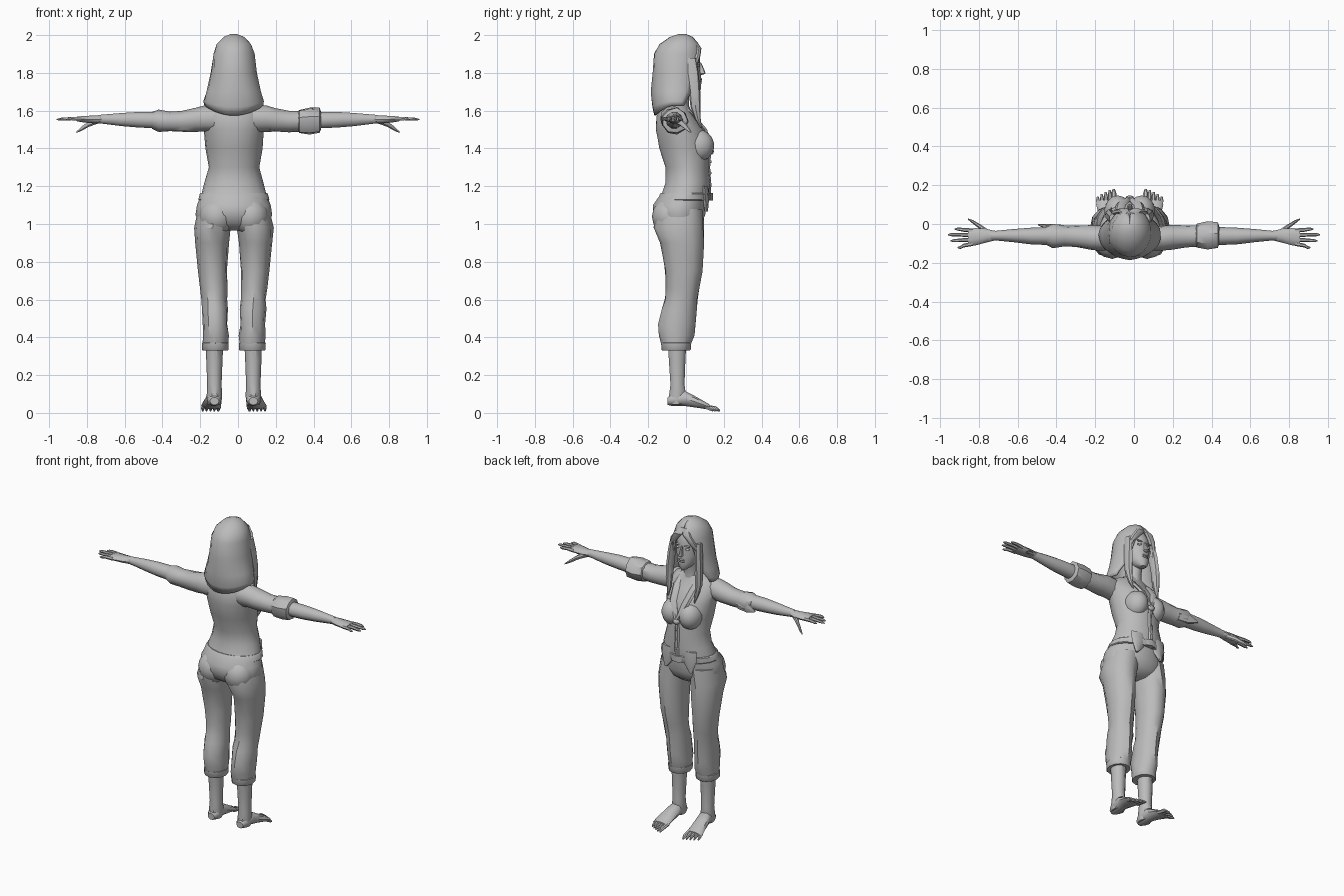
import bpy, bmesh, math, random
from mathutils import Vector

random.seed(4)
if "Cube" in bpy.data.objects:
    bpy.data.objects.remove(bpy.data.objects["Cube"], do_unlink=True)

C = -0.022  # body centre line in x
SIDES = ((1, "left"), (-1, "right"))

grey = bpy.data.materials.new("plain grey")
grey.use_nodes = True
grey.diffuse_color = (0.5, 0.5, 0.5, 1)
bsdf = grey.node_tree.nodes["Principled BSDF"]
bsdf.inputs["Base Color"].default_value = (0.5, 0.5, 0.5, 1)
bsdf.inputs["Roughness"].default_value = 0.9


def finish(name, bm, angle=38):
    bmesh.ops.recalc_face_normals(bm, faces=bm.faces[:])
    me = bpy.data.meshes.new(name)
    bm.to_mesh(me)
    bm.free()
    me.materials.append(grey)
    ob = bpy.data.objects.new(name, me)
    bpy.context.collection.objects.link(ob)
    bpy.ops.object.select_all(action="DESELECT")
    ob.select_set(True)
    bpy.context.view_layer.objects.active = ob
    bpy.ops.object.shade_smooth_by_angle(angle=math.radians(angle))
    return ob


def loft(name, rings, n=12, axis="z", jitter=0.0):
    """Skin elliptical rings (position, centre u, centre v, radius u, radius v)."""
    bm = bmesh.new()
    loops = []
    for t, cu, cv, ru, rv in rings:
        loop = []
        for i in range(n):
            a = 2 * math.pi * i / n
            k = 1 + random.uniform(-jitter, jitter)
            u, v = cu + ru * k * math.cos(a), cv + rv * k * math.sin(a)
            p = {"z": (u, v, t), "x": (t, u, v), "y": (u, t, v)}[axis]
            loop.append(bm.verts.new(p))
        loops.append(loop)
    for a, b in zip(loops, loops[1:]):
        for i in range(n):
            j = (i + 1) % n
            bm.faces.new((a[i], a[j], b[j], b[i]))
    bm.faces.new(loops[0])
    bm.faces.new(loops[-1])
    return finish(name, bm)


def pair(name, rings, n=10, axis="z", jitter=0.0, centre=C):
    """Loft a part on both sides of the body; x values are offsets from the centre."""
    for s, side in SIDES:
        if axis == "x":
            r = [(centre + s * t, u, v, a, b) for t, u, v, a, b in rings]
        else:
            r = [(t, centre + s * u, v, a, b) for t, u, v, a, b in rings]
        loft(f"{name}_{side}", r, n, axis, jitter)


def ball(name, loc, size, seg=12):
    bm = bmesh.new()
    bmesh.ops.create_uvsphere(bm, u_segments=seg, v_segments=max(6, seg // 2 + 2), radius=1)
    for v in bm.verts:
        v.co = Vector(loc) + Vector([a * b for a, b in zip(v.co, size)])
    return finish(name, bm)


# Shirt body, bust and belt
loft("shirt", [(1.155, C, -.005, .174, .128), (1.22, C, .01, .155, .118), (1.30, C, .005, .133, .115),
               (1.40, C, -.01, .150, .132), (1.50, C, -.03, .160, .130), (1.57, C, -.055, .168, .103),
               (1.62, C, -.06, .130, .078), (1.645, C, -.045, .062, .055)], 18, jitter=.015)
for s, side in SIDES:
    ball(f"bust_{side}", (C + s * .062, .064, 1.415), (.07, .085, .085), 14)
loft("belt", [(1.125, C, -.012, .184, .136), (1.13, C, -.012, .188, .140),
              (1.16, C, -.005, .180, .134), (1.165, C, -.005, .174, .128)], 18)
loft("belt_buckle", [(1.125, C, .130, .035, .012), (1.165, C, .130, .035, .012)], 4)

# Open collar, button strip and shirt tails
pair("lapel", [(1.645, .055, -.035, .022, .02), (1.58, .062, .035, .026, .014),
               (1.50, .045, .098, .026, .016), (1.40, .004, .128, .012, .014)], 6)
loft("button_strip", [(1.40, C, .124, .014, .012), (1.30, C, .121, .016, .008),
                      (1.20, C, .127, .016, .008), (1.15, C, .124, .012, .008)], 6)
ball("shirt_knot", (C, .132, 1.385), (.024, .016, .018), 8)
for i in range(3):
    ball(f"shirt_button_{i + 1}", (C, .131, 1.33 - i * .06), (.007, .005, .007), 8)
pair("shirt_tail", [(1.20, .06, .098, .065, .020), (1.14, .07, .103, .055, .020),
                    (1.065, .09, .108, .008, .008)], 8)

# Trousers
loft("trouser_seat", [(.965, C, -.03, .09, .07), (1.0, C, -.035, .185, .12), (1.05, C, -.036, .203, .14),
                      (1.10, C, -.034, .195, .143), (1.16, C, -.01, .172, .125)], 18)
pair("trouser_leg", [(1.08, .095, -.03, .095, .12), (.98, .112, -.040, .096, .136),
                     (.90, .116, -.020, .088, .113), (.75, .112, -.012, .077, .098),
                     (.66, .106, -.018, .071, .088), (.60, .104, -.025, .066, .086),
                     (.55, .100, -.035, .070, .090), (.47, .100, -.048, .067, .096),
                     (.41, .097, -.050, .069, .092), (.365, .098, -.052, .068, .078),
                     (.335, .098, -.052, .065, .072)], 12, jitter=.04)
pair("trouser_hem", [(.33, .098, -.052, .066, .073), (.335, .098, -.052, .070, .077),
                     (.37, .098, -.052, .071, .080), (.375, .098, -.052, .064, .072)], 12)
for s, side in SIDES:
    ball(f"seat_{side}", (C + s * .09, -.085, 1.04), (.095, .095, .1))

# Bare calves, feet and toes
pair("calf", [(.38, .102, -.047, .047, .052), (.28, .103, -.047, .043, .046),
              (.15, .103, -.045, .038, .039), (.09, .103, -.045, .041, .048),
              (.045, .103, -.050, .036, .042)])
pair("foot", [(-.098, .103, .062, .024, .020), (-.075, .103, .070, .038, .035),
              (-.01, .106, .078, .040, .043), (.05, .114, .058, .047, .031),
              (.10, .120, .040, .053, .020), (.125, .121, .032, .050, .013)], 10, "y")
for i, tip in enumerate((.180, .176, .166, .155, .142)):
    x, r = .080 + i * .0205, .0125 if i == 0 else .0095
    pair(f"toe_{i + 1}", [(.10, x, .034, r, .012), (tip - .02, x + .002, .024, r, .012),
                          (tip, x + .003, .012, r * .5, .006)], 6, "y")

# Sleeves; the left one is rolled into a thick cuff, the right one hangs loose
upper = [(.08, -.075, 1.555, .060, .070), (.15, -.072, 1.557, .064, .068),
         (.20, -.068, 1.550, .062, .062), (.27, -.064, 1.543, .056, .056)]
loft("sleeve_left", upper + [(.34, -.062, 1.545, .055, .055)], 12, "x", .04)
loft("rolled_cuff", [(.315, -.062, 1.545, .048, .048), (.325, -.062, 1.543, .066, .064),
                     (.38, -.060, 1.543, .072, .071), (.432, -.060, 1.548, .066, .066),
                     (.440, -.060, 1.548, .046, .046)], 9, "x", .06)
loft("sleeve_right", [(-t - .03, *r) for t, *r in upper] +
     [(-.36, -.062, 1.543, .053, .054), (-.42, -.060, 1.545, .062, .058),
      (-.455, -.060, 1.548, .046, .044)], 12, "x", .05)
loft("sleeve_flap", [(-.36, -.035, 1.535, .03, .04), (-.43, -.018, 1.530, .018, .035),
                     (-.495, -.004, 1.525, .003, .005)], 6, "x")

# Forearms, hands, fingers and thumbs
pair("forearm", [(.32, -.062, 1.547, .046, .046), (.45, -.062, 1.550, .046, .045),
                 (.53, -.062, 1.552, .043, .043), (.62, -.060, 1.553, .034, .036),
                 (.71, -.060, 1.555, .025, .026), (.74, -.060, 1.555, .026, .023)], 10, "x", centre=0)
pair("palm", [(.72, -.060, 1.555, .025, .022), (.76, -.060, 1.553, .035, .022),
              (.82, -.066, 1.555, .045, .018), (.855, -.069, 1.556, .044, .012)], 10, "x", centre=0)
for nm, y0, y1, tip in (("index", -.034, -.026, .925), ("middle", -.057, -.055, .960),
                        ("ring", -.080, -.086, .945), ("little", -.102, -.121, .910)):
    pair(nm + "_finger", [(.83, y0, 1.555, .011, .012), (.88, (y0 + y1) / 2, 1.558, .010, .010),
                          (tip - .015, y1, 1.555, .008, .008), (tip, y1, 1.553, .003, .003)],
         6, "x", centre=0)
pair("thumb", [(.745, -.048, 1.548, .014, .018), (.79, -.018, 1.530, .014, .016),
               (.83, .010, 1.503, .010, .011), (.855, .025, 1.486, .004, .004)], 7, "x", centre=0)

# Neck and head
loft("neck", [(1.55, C, -.035, .075, .065), (1.62, C, -.035, .050, .052),
              (1.68, C, -.025, .042, .044), (1.77, C, -.010, .045, .048)], 10)
loft("head", [(1.700, C, .050, .018, .022), (1.715, C, .035, .038, .044), (1.745, C, .015, .058, .066),
              (1.79, C, -.002, .071, .081), (1.83, C, -.01, .076, .085), (1.88, C, -.015, .077, .090),
              (1.93, C, -.025, .070, .082), (1.97, C, -.03, .035, .045)], 16)
loft("nose", [(1.790, C, .080, .008, .008), (1.797, C, .086, .015, .018),
              (1.815, C, .082, .009, .016), (1.855, C, .070, .007, .010)], 8)
for nm, z in (("upper_lip", 1.767), ("lower_lip", 1.757)):
    ball(nm, (C, .077, z), (.021, .008, .006), 8)
for s, side in SIDES:
    ball(f"eye_{side}", (C + s * .032, .063, 1.838), (.016, .010, .008), 10)
    ball(f"eyebrow_{side}", (C + s * .033, .067, 1.859), (.022, .008, .004), 8)

# Long hair: an open-fronted shell with a pointed hem at the back
shell = [(2.0, -.020, .015, .018, 0, 0), (1.985, -.025, .052, .058, 0, 0),
         (1.95, -.035, .086, .098, 4, 0), (1.90, -.042, .104, .122, 28, 0),
         (1.80, -.046, .116, .125, 42, 0), (1.70, -.053, .138, .126, 52, 0),
         (1.65, -.058, .155, .115, 60, .03), (1.625, -.055, .150, .108, 68, .05)]
bm = bmesh.new()
rows, n = [], 18
for z, cy, rx, ry, gap, drop in shell:
    row = []
    for i in range(n + 1):
        a = math.radians(90 + gap + (360 - 2 * gap) * i / n)
        back = max(0, -math.sin(a))
        k = 1 + random.uniform(-.015, .015)
        row.append(bm.verts.new((C + rx * k * math.cos(a), cy + ry * k * math.sin(a),
                                 z - drop * back ** 2)))
    rows.append(row)
for a, b in zip(rows, rows[1:]):
    for i in range(n):
        bm.faces.new((a[i], a[i + 1], b[i + 1], b[i]))
bm.faces.new(rows[0])
hair = finish("hair_shell", bm)
thick = hair.modifiers.new("thickness", "SOLIDIFY")
thick.thickness, thick.offset = .012, 0

# Swept fringe and the locks framing the face
pair("fringe", [(1.965, .010, .045, .020, .014), (1.93, .030, .068, .030, .014),
                (1.89, .060, .062, .026, .015), (1.85, .082, .045, .018, .018),
                (1.80, .093, .030, .008, .012)], 7)
pair("front_lock", [(1.88, .088, .025, .018, .030), (1.80, .096, .035, .020, .032),
                    (1.70, .104, .045, .022, .030), (1.62, .105, .050, .020, .026),
                    (1.56, .100, .062, .012, .016), (1.51, .095, .080, .003, .004)], 7, jitter=.06)
